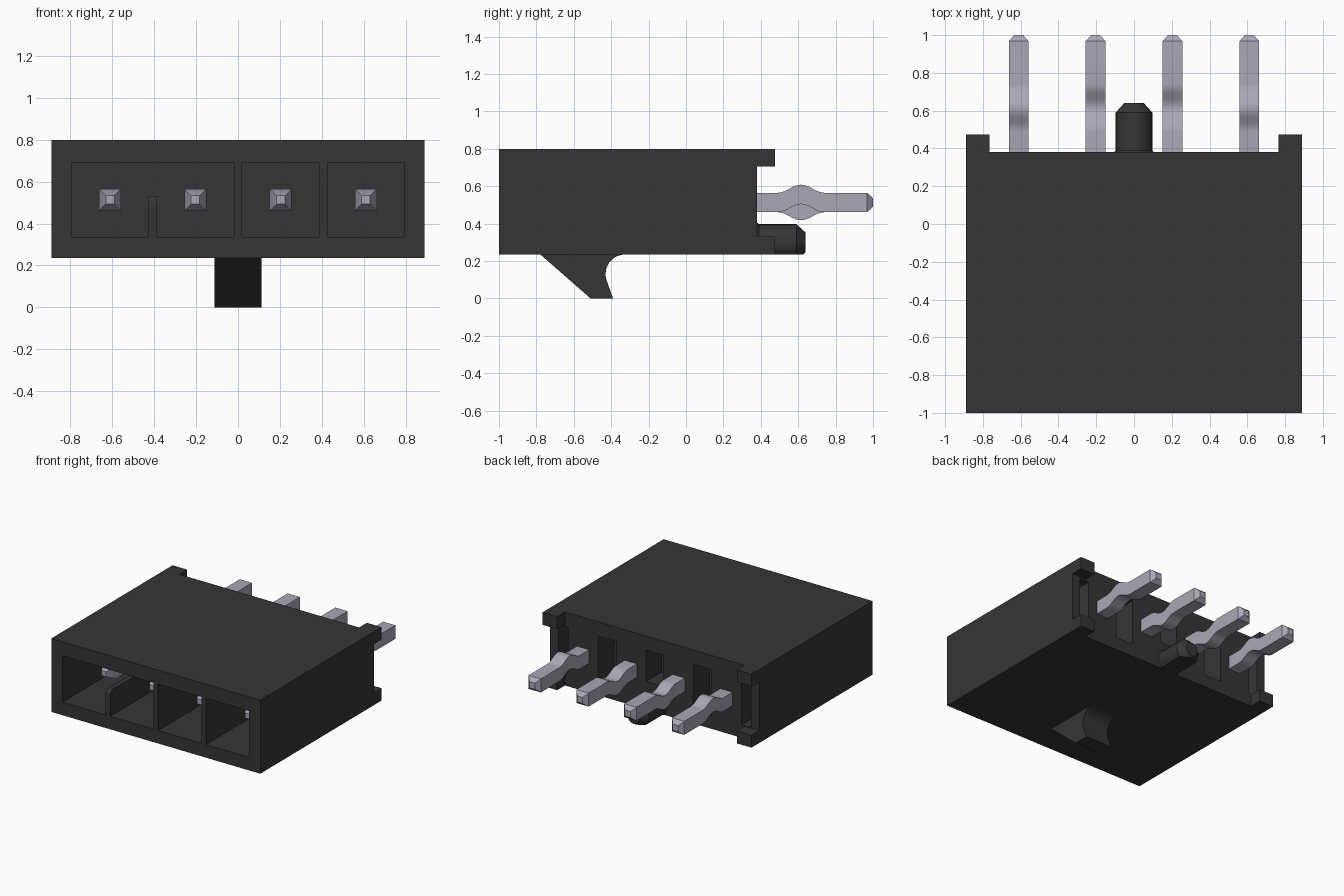
import bpy, bmesh, math
from mathutils import Vector

old = bpy.data.objects.get("Cube")
if old:
    bpy.data.objects.remove(old, do_unlink=True)


def material(name, rgb, metallic, roughness):
    m = bpy.data.materials.new(name)
    m.use_nodes = True
    m.diffuse_color = (*rgb, 1)
    bsdf = next(n for n in m.node_tree.nodes if n.type == "BSDF_PRINCIPLED")
    bsdf.inputs["Base Color"].default_value = (*rgb, 1)
    bsdf.inputs["Metallic"].default_value = metallic
    bsdf.inputs["Roughness"].default_value = roughness
    return m


BLACK = material("black plastic", (0.036, 0.036, 0.036), 0, 0.6)
METAL = material("tinned metal", (0.40, 0.39, 0.46), 0, 0.5)


def finish(name, bm, mat):
    bmesh.ops.recalc_face_normals(bm, faces=bm.faces)
    me = bpy.data.meshes.new(name)
    bm.to_mesh(me)
    bm.free()
    me.materials.append(mat)
    ob = bpy.data.objects.new(name, me)
    bpy.context.collection.objects.link(ob)
    return ob


def box(name, x, y, z, mat=BLACK):
    bm = bmesh.new()
    bmesh.ops.create_cube(bm, size=1)
    for v in bm.verts:
        v.co = Vector([(lo + hi) / 2 + c * (hi - lo) for c, (lo, hi) in zip(v.co, (x, y, z))])
    return finish(name, bm, mat)


def prism(name, profile, x0, x1, mat=BLACK):
    """Extrude a (y, z) profile along x."""
    bm = bmesh.new()
    face = bm.faces.new([bm.verts.new((x0, y, z)) for y, z in profile])
    new = bmesh.ops.extrude_face_region(bm, geom=[face])["geom"]
    bmesh.ops.translate(bm, vec=(x1 - x0, 0, 0),
                        verts=[g for g in new if isinstance(g, bmesh.types.BMVert)])
    return finish(name, bm, mat)


def carve(ob, cutters):
    """Subtract the cutters from the object, then remove them."""
    for c in cutters:
        c.hide_render = True
        mod = ob.modifiers.new(c.name, "BOOLEAN")
        mod.operation = "DIFFERENCE"
        mod.solver = "EXACT"
        mod.object = c
    dg = bpy.context.evaluated_depsgraph_get()
    dg.update()
    me = bpy.data.meshes.new_from_object(ob.evaluated_get(dg))
    ob.modifiers.clear()
    ob.data = me
    for c in cutters:
        bpy.data.objects.remove(c, do_unlink=True)


def smooth(ob):
    bpy.ops.object.select_all(action="DESELECT")
    ob.select_set(True)
    bpy.context.view_layer.objects.active = ob
    bpy.ops.object.shade_smooth_by_angle(angle=math.radians(25))


PITCH = 0.407
PIN_X = [(i - 1.5) * PITCH for i in range(4)]
PIN_Z = 0.513
FLOOR, ROOF = 0.335, 0.692
BACK = 0.38
CAVITY_END = 0.1

# Housing with contact cavities, rear corner ears and rear slots
housing = box("housing", (-0.89, 0.89), (-1, 0.475), (0.235, 0.8))
cutters = [
    box("ear_gap", (-0.765, 0.765), (BACK, 0.6), (0.1, 0.9)),
    box("side_gap", (-1, 1), (BACK, 0.6), (0.33, 0.705)),
]
for x in PIN_X:
    cutters.append(box("cavity", (x - 0.184, x + 0.184), (-1.1, CAVITY_END), (FLOOR, ROOF)))
for x in (-PITCH, 0, PITCH):
    low = 0.45 if x == 0 else FLOOR
    cutters.append(box("rear_slot", (x - 0.075, x + 0.075), (0.19, 0.5), (low, ROOF)))
for s in (-1, 1):
    xs = sorted((s * 0.74, s * 0.82))
    cutters.append(box("end_slot", xs, (0.19, 0.5), (FLOOR, ROOF)))

# Lowered divider with a rounded front edge
r = 0.03
arc = [(-1 + r - r * math.cos(t), 0.5 + r * math.sin(t))
       for t in (math.pi / 2 * i / 6 for i in range(7))]
cutters.append(prism("divider_relief",
                     [(-1.1, 0.5)] + arc + [(CAVITY_END, 0.53), (CAVITY_END, ROOF), (-1.1, ROOF)],
                     -PITCH - 0.03, -PITCH + 0.03))
carve(housing, cutters)

# Locking wedge under the housing, hollowed by a curve at the back
steps = 14
hook = []
for i in range(steps + 1):
    t = math.radians(200 - 110 * i / steps)
    hook.append((-0.325 + 0.105 * math.cos(t), 0.13 + 0.105 * math.sin(t)))
wedge = prism("locking_wedge",
              [(-0.78, 0.236), (-0.51, 0), (-0.39, 0)] + hook, -0.113, 0.113)
smooth(wedge)

# Locating peg with a chamfered end and a flat underside
bm = bmesh.new()
rings = []
for y, rad in ((0.36, 0.105), (BACK, 0.105), (0.39, 0.097), (0.59, 0.097), (0.64, 0.052)):
    rings.append([bm.verts.new((rad * math.cos(a), y, 0.3 + rad * math.sin(a)))
                  for a in (math.tau * k / 32 for k in range(32))])
for a, b in zip(rings, rings[1:]):
    for k in range(32):
        bm.faces.new((a[k], a[k - 1], b[k - 1], b[k]))
bm.faces.new(rings[0])
bm.faces.new(rings[-1])
peg = finish("locating_peg", bm, BLACK)
carve(peg, [box("peg_flat", (-0.3, 0.3), (0, 1), (0, 0.236))])
smooth(peg)

# Square pins with tapered tips; outer pair kinks up, inner pair down
HALF = 0.052
KINK_Y, KINK_W, KINK_H = 0.615, 0.125, 0.043
for i, x in enumerate(PIN_X):
    sign = 1 if i in (0, 3) else -1
    kink = [KINK_Y + KINK_W * (k / 10 - 1) for k in range(21)]
    stations = [(-0.76, 0.02), (-0.69, HALF)] + [(y, HALF) for y in kink]
    stations += [(0.968, HALF), (1.0, 0.024)]
    bm = bmesh.new()
    rings = []
    for y, h in stations:
        u = (y - KINK_Y) / KINK_W
        dz = sign * KINK_H * (1 + math.cos(math.pi * u)) / 2 if abs(u) < 1 else 0
        rings.append([bm.verts.new((x + h * a, y, PIN_Z + dz + h * b))
                      for a, b in ((-1, -1), (1, -1), (1, 1), (-1, 1))])
    for a, b in zip(rings, rings[1:]):
        for k in range(4):
            bm.faces.new((a[k], a[k - 1], b[k - 1], b[k]))
    bm.faces.new(rings[0])
    bm.faces.new(rings[-1])
    smooth(finish(f"pin_{i + 1}", bm, METAL))
